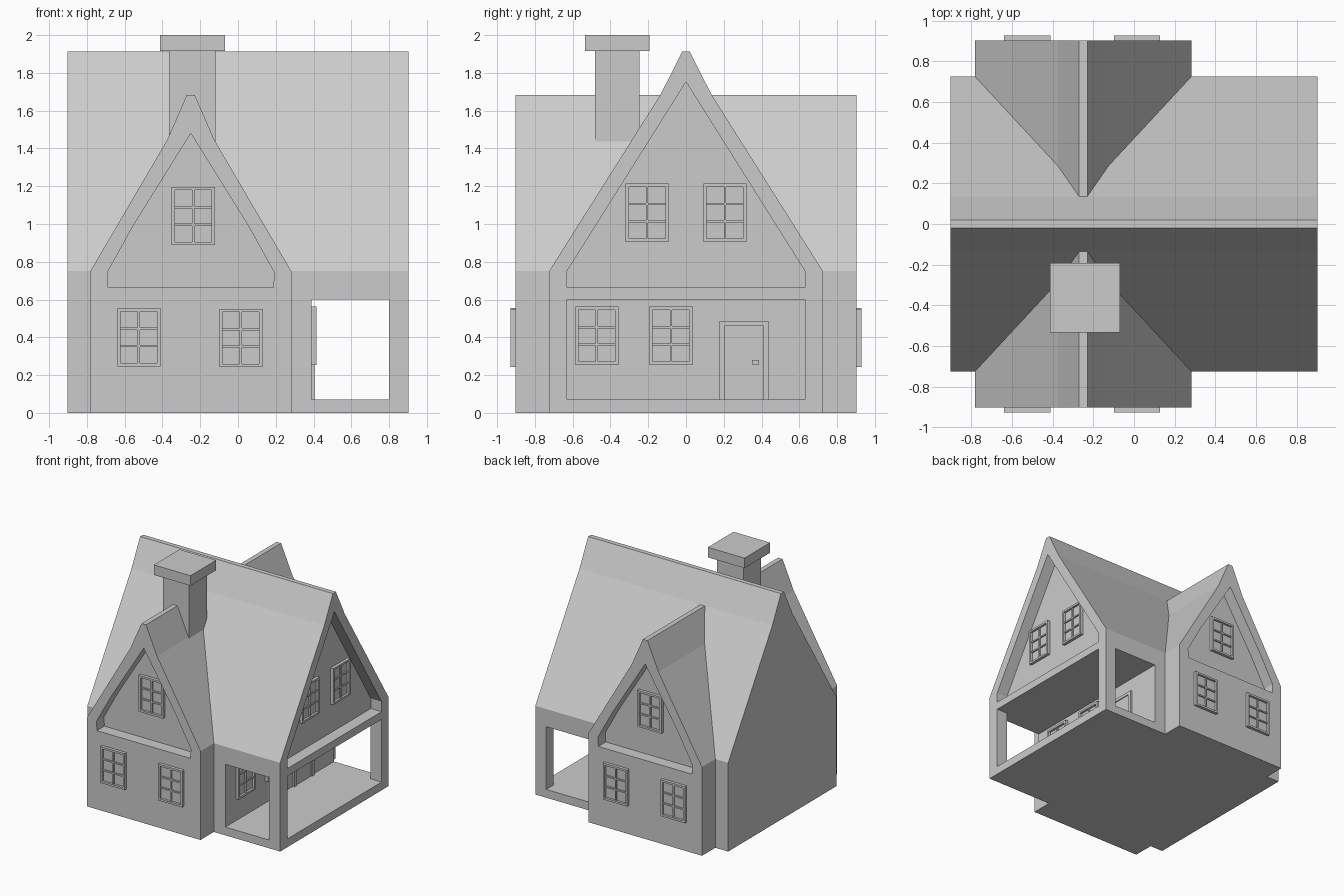
import bpy, bmesh, math
from mathutils import Vector

cube = bpy.data.objects.get("Cube")
if cube:
    bpy.data.objects.remove(cube, do_unlink=True)

grey = bpy.data.materials.new("plain_grey")
grey.use_nodes = True
grey.diffuse_color = (0.6, 0.6, 0.6, 1)
bsdf = next(n for n in grey.node_tree.nodes if n.type == 'BSDF_PRINCIPLED')
bsdf.inputs["Base Color"].default_value = (0.6, 0.6, 0.6, 1)


def finish(name, bm):
    bmesh.ops.recalc_face_normals(bm, faces=bm.faces)
    mesh = bpy.data.meshes.new(name)
    bm.to_mesh(mesh)
    bm.free()
    mesh.materials.append(grey)
    obj = bpy.data.objects.new(name, mesh)
    bpy.context.collection.objects.link(obj)
    return obj


def add_box(bm, lo, hi):
    lo, hi = Vector(lo), Vector(hi)
    verts = bmesh.ops.create_cube(bm, size=1)["verts"]
    for v in verts:
        v.co = (lo + hi) / 2 + v.co * (hi - lo)


def boxes(name, *spans):
    bm = bmesh.new()
    for lo, hi in spans:
        add_box(bm, lo, hi)
    return finish(name, bm)


def prism(name, profile, axis, start, end):
    """Extrude a (horizontal, z) profile along the x or y axis."""
    bm = bmesh.new()
    place = (lambda u, z: (start, u, z)) if axis == 'x' else (lambda u, z: (u, start, z))
    face = bm.faces.new([bm.verts.new(place(u, z)) for u, z in profile])
    moved = bmesh.ops.extrude_face_region(bm, geom=[face])["geom"]
    step = Vector((end - start, 0, 0) if axis == 'x' else (0, end - start, 0))
    bmesh.ops.translate(bm, vec=step, verts=[g for g in moved if isinstance(g, bmesh.types.BMVert)])
    return finish(name, bm)


def mirrored(half, centre=0):
    """Complete a symmetric profile from its right half, listed bottom to top."""
    right = [(centre + u, z) for u, z in half]
    left = [(centre - u, z) for u, z in reversed(half) if u > 0]
    return right + left


def carve(target, *cutters):
    for cutter in cutters:
        mod = target.modifiers.new("cut", 'BOOLEAN')
        mod.operation, mod.solver, mod.object = 'DIFFERENCE', 'EXACT', cutter
    bpy.context.view_layer.update()
    graph = bpy.context.evaluated_depsgraph_get()
    mesh = bpy.data.meshes.new_from_object(target.evaluated_get(graph))
    target.modifiers.clear()
    target.data = mesh
    for cutter in cutters:
        bpy.data.objects.remove(cutter, do_unlink=True)


# Main house with steep roof, open porch and recessed end gable
END, SIDE = 0.902, 0.903
WALL, FLOOR, CEILING = 0.39, 0.07, 0.6
RECESS = 0.1
house = prism("main_house", mirrored([(0.725, 0), (0.725, 0.75), (0.135, 1.685), (0.02, 1.912)]),
              'x', -END, END)
carve(house,
      boxes("porch_through_cut", ((WALL, -1, FLOOR), (0.8, 1, CEILING))),
      boxes("porch_end_cut", ((WALL + 0.1, -0.63, FLOOR), (1.2, 0.63, CEILING))),
      prism("end_gable_cut", mirrored([(0.63, 0.665), (0.63, 0.75), (0, 1.752)]),
            'x', END - RECESS, 1.2))

# Cross wing with recessed gables at front and back
CX = -0.25
wing = prism("cross_wing", mirrored([(0.532, 0), (0.532, 0.75), (0.125, 1.445), (0.021, 1.683)], CX),
             'y', -SIDE, SIDE)
niche = mirrored([(0.438, 0.665), (0.441, 0.745), (0.305, 0.99), (0, 1.48)], CX)
carve(wing,
      prism("front_gable_cut", niche, 'y', -1.2, RECESS - SIDE),
      prism("back_gable_cut", niche, 'y', SIDE - RECESS, 1.2))

# Chimney
boxes("chimney_shaft", ((-0.365, -0.483, 1.2), (-0.12, -0.245, 1.93)))
boxes("chimney_cap", ((-0.413, -0.535, 1.915), (-0.07, -0.192, 2.0)))


# Windows: frame, glazing bars and sunken panes
def window(name, location, turn):
    w, h, rim, bar, depth = 0.114, 0.154, 0.017, 0.006, 0.025
    spans = [((-w, -0.006, -h), (w, 0.002, h))]
    for s in (-1, 1):
        a, b = sorted((s * w, s * (w - rim)))
        spans.append(((a, -depth, -h), (b, 0, h)))
        a, b = sorted((s * h, s * (h - rim)))
        spans.append(((rim - w, -depth, a), (w - rim, 0, b)))
        mid = s * (h - rim) / 3
        spans.append(((rim - w, -0.017, mid - bar), (w - rim, 0, mid + bar)))
    spans.append(((-bar, -0.018, rim - h), (bar, 0, h - rim)))
    obj = boxes(name, *spans)
    obj.location = location
    obj.rotation_euler.z = turn


for label, s, turn in (("front", -1, 0), ("back", 1, math.pi)):
    window(label + "_lower_window_a", (-0.525, s * SIDE, 0.4), turn)
    window(label + "_lower_window_b", (0.015, s * SIDE, 0.397), turn)
    window(label + "_gable_window", (-0.237, s * (SIDE - RECESS), 1.042), turn)
for i, (porch_y, gable_y) in enumerate(((-0.472, -0.206), (-0.08, 0.206))):
    window(f"porch_window_{i}", (WALL, porch_y, 0.408), math.pi / 2)
    window(f"end_gable_window_{i}", (END - RECESS, gable_y, 1.06), math.pi / 2)

# Porch door
boxes("door_frame",
      ((WALL - 0.002, 0.176, FLOOR), (WALL + 0.016, 0.206, 0.485)),
      ((WALL - 0.002, 0.41, FLOOR), (WALL + 0.016, 0.44, 0.485)),
      ((WALL - 0.002, 0.206, 0.46), (WALL + 0.016, 0.41, 0.485)))
boxes("door", ((WALL - 0.002, 0.206, FLOOR), (WALL + 0.008, 0.41, 0.46)))
boxes("door_handle", ((WALL, 0.35, 0.257), (WALL + 0.018, 0.386, 0.28)))
